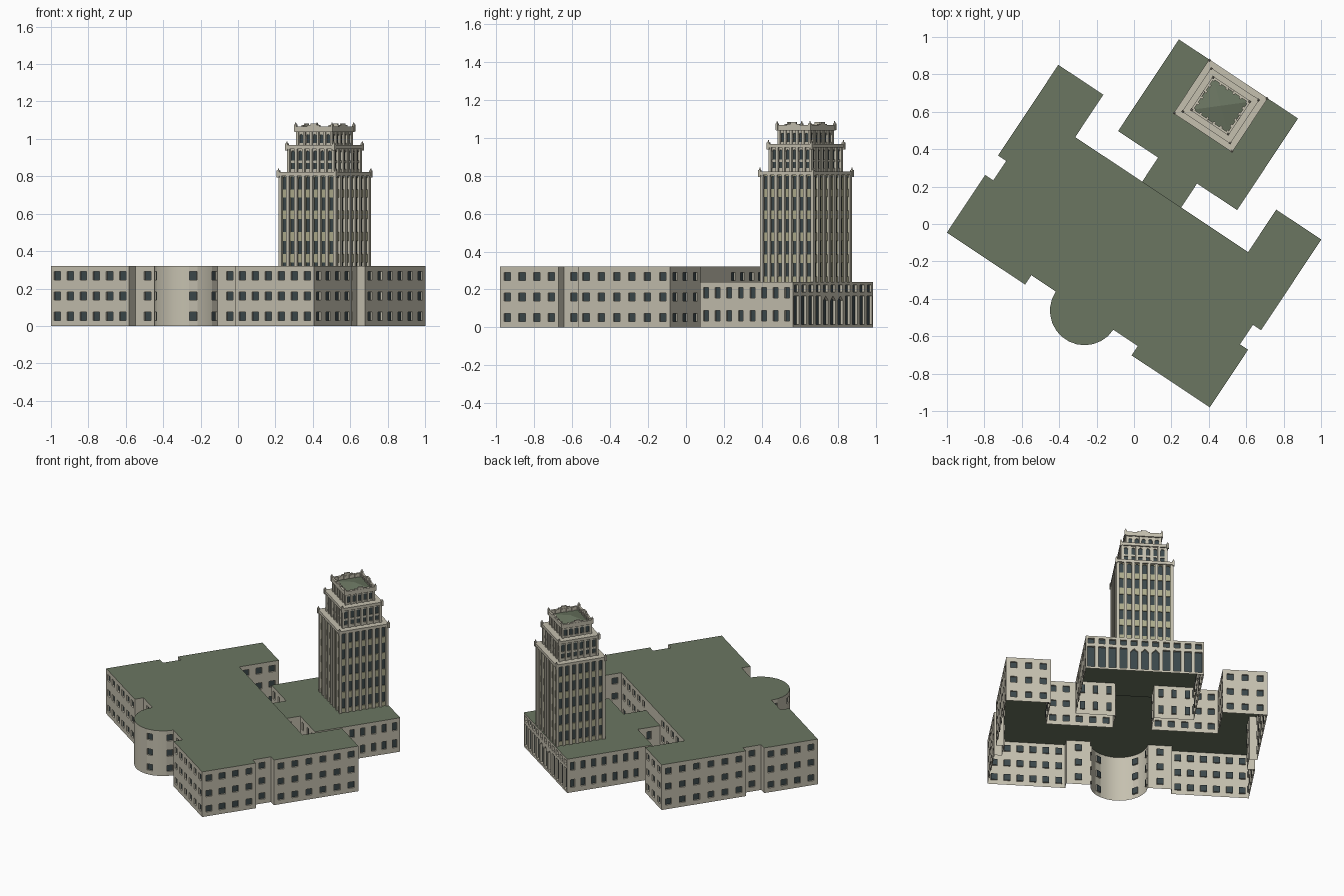
import bpy, bmesh, math
from mathutils import Vector, Matrix

if "Cube" in bpy.data.objects:
    bpy.data.objects.remove(bpy.data.objects["Cube"])

ANG = math.radians(-33.6)          # whole plan is turned on the site
ORIGIN = Vector((0.030, -0.020, 0))


def material(name, rgb):
    m = bpy.data.materials.new(name)
    m.diffuse_color = (*rgb, 1)
    m.use_nodes = True
    m.node_tree.nodes["Principled BSDF"].inputs["Base Color"].default_value = m.diffuse_color
    return m


MATS = [material("stone", (0.56, 0.53, 0.43)), material("glass", (0.045, 0.065, 0.07)),
        material("roof_green", (0.145, 0.18, 0.12)), material("spandrel", (0.43, 0.42, 0.27))]
STONE, GLASS, ROOF, SPANDREL = range(4)


def finish(bm, name, smooth=False):
    bmesh.ops.remove_doubles(bm, verts=bm.verts, dist=1e-5)
    me = bpy.data.meshes.new(name)
    bm.to_mesh(me)
    bm.free()
    for m in MATS:
        me.materials.append(m)
    ob = bpy.data.objects.new(name, me)
    bpy.context.collection.objects.link(ob)
    ob.location, ob.rotation_euler = ORIGIN, (0, 0, ANG)
    if smooth:
        bpy.context.view_layer.objects.active = ob
        ob.select_set(True)
        bpy.ops.object.shade_smooth_by_angle(angle=math.radians(30))
        ob.select_set(False)
    return ob


def face(bm, pts, mat=STONE):
    f = bm.faces.new([bm.verts.new(p) for p in pts])
    f.material_index = mat
    return f


def box(bm, c, half, mat=STONE):
    m = Matrix.Translation(c) @ Matrix.Diagonal((*[2 * h for h in half], 1))
    for v in bmesh.ops.create_cube(bm, size=1, matrix=m)["verts"]:
        for f in v.link_faces:
            f.material_index = mat


# Wall sheet from p to q with rows of recessed windows:
# row = (bottom, top, count, width, arched columns, arch segments)
def wall(bm, p, q, z0, z1, rows=(), depth=0.010, mat=STONE):
    p, q = Vector((*p, 0)), Vector((*q, 0))
    length = (q - p).length
    d = (q - p) / length
    n = Vector((d.y, -d.x, 0))

    def at(tz, dep=0.0):
        return p + d * tz[0] - n * dep + Vector((0, 0, tz[1]))

    def rect(t0, t1, a, b):
        face(bm, [at(x) for x in ((t0, a), (t1, a), (t1, b), (t0, b))], mat)

    z = z0
    for a, b, count, w, arched, seg in rows:
        if not count:
            continue
        rect(0, length, z, a)
        t = 0
        for i in range(count):
            c = length * (i + 0.5) / count
            l, r = c - w / 2, c + w / 2
            rect(t, l, a, b)
            if i in arched:
                zs = b - w / 2
                arc = [(c + w / 2 * math.cos(math.pi * k / seg), zs + w / 2 * math.sin(math.pi * k / seg))
                       for k in range(seg + 1)]
                h = seg // 2
                face(bm, [at(x) for x in [(r, zs), (r, b)] + arc[h:0:-1]], mat)
                face(bm, [at(x) for x in [(l, b), (l, zs)] + arc[seg - 1:h - 1:-1]], mat)
                shape = [(l, a), (r, a)] + arc
            else:
                shape = [(l, a), (r, a), (r, b), (l, b)]
            face(bm, [at(x, depth) for x in shape], GLASS)
            for u, v in zip(shape, shape[1:] + shape[:1]):
                face(bm, [at(u), at(v), at(v, depth), at(u, depth)], mat)
            t = r
        rect(t, length, a, b)
        z = b
    rect(0, length, z, z1)


def mirrored_walls(bm, half, z1, rows):
    for (x0, y0, n), (x1, y1, _) in zip(half, half[1:]):
        wall(bm, (x0, y0), (x1, y1), 0, z1, rows(n))
        wall(bm, (-x1, y1), (-x0, y0), 0, z1, rows(n))


def main_rows(n, w=0.042):
    return [(z - 0.022, z + 0.022, n, w, (), 8) for z in (0.052, 0.16, 0.268)]


# Main block: half outline (x, y, windows up to the next corner)
H = 0.32
half = [(0.185, -0.532, 1), (0.342, -0.532, 0), (0.342, -0.592, 6), (0.844, -0.592, 4),
        (0.844, -0.222, 0), (0.792, -0.222, 1), (0.792, -0.097, 0), (0.844, -0.097, 6),
        (0.844, 0.485, 3), (0.555, 0.485, 3), (0.555, 0.213, 5), (0.125, 0.213, 0)]
bm = bmesh.new()
mirrored_walls(bm, half, H, main_rows)
wall(bm, (0.125, 0.213), (-0.125, 0.213), 0.24, H)
finish(bm, "main_block_walls")

# Rounded bay
SEG, R = 13, 0.185
arc = [(-R * math.cos(math.pi * k / SEG), -0.532 - R * math.sin(math.pi * k / SEG))
       for k in range(SEG + 1)]
bm = bmesh.new()
for k in range(SEG):
    wall(bm, arc[k], arc[k + 1], 0, H, main_rows(1 if k in (0, 3, 9, 12) else 0, 0.040))
finish(bm, "rounded_bay", True)

# Main roof
bm = bmesh.new()
ring = [(x, y) for x, y, _ in half]
ring = ring + [(-x, y) for x, y in ring[::-1]] + arc[1:-1]
face(bm, [(x, y, H) for x, y in ring], ROOF)
finish(bm, "main_roof")

# Annex with link, below the tower
HA = 0.24


def annex_rows(n):
    return [(z - 0.028, z + 0.028, n, 0.031, (), 8) for z in (0.062, 0.183)]


half = [(0.125, 0.213, 1), (0.125, 0.367, 3), (0.382, 0.367, 8), (0.382, 0.955, 0)]
bm = bmesh.new()
mirrored_walls(bm, half, HA, annex_rows)
wall(bm, (0.382, 0.955), (-0.382, 0.955), 0, HA,
     [(0.015, 0.165, 11, 0.046, (4, 5, 6), 2), (0.187, 0.224, 11, 0.040, (), 8)], 0.015)
finish(bm, "annex_walls")
bm = bmesh.new()
ring = [(x, y) for x, y, _ in half]
face(bm, [(x, y, HA) for x, y in ring + [(-x, y) for x, y in ring[::-1]]], ROOF)
finish(bm, "annex_roof")

# Tower tiers
CY = 0.783


def corners(hx, hy):
    return [(-hx, CY - hy), (hx, CY - hy), (hx, CY + hy), (-hx, CY + hy)]


def tier(name, hx, hy, z0, z1, cols, rows, pier, wall_mat, fin):
    bm = bmesh.new()
    inset = 0.010
    cs = corners(hx - inset, hy - inset)
    for p, q in zip(cs, cs[1:] + cs[:1]):
        wall(bm, p, q, z0, z1, rows, 0.006, wall_mat)
        # piers between the window columns
        for i in range(cols + 1):
            x = p[0] + (q[0] - p[0]) * i / cols
            y = p[1] + (q[1] - p[1]) * i / cols
            box(bm, (x, y, (z0 + z1) / 2), (pier, pier, (z1 - z0) / 2))
    finish(bm, name)
    # cornice band and corner finials
    bm = bmesh.new()
    if fin != "parapet":
        box(bm, (0, CY, z1 - 0.008), (hx + 0.003, hy + 0.003, 0.010))
    for x, y in corners(hx - 0.001, hy - 0.001):
        box(bm, (x, y, z1 - 0.008), (0.007, 0.007, 0.018))
        bmesh.ops.create_cone(bm, cap_ends=True, segments=6, radius1=0.006, radius2=0.002,
                              depth=0.014, matrix=Matrix.Translation((x, y, z1 + 0.015)))
    finish(bm, name + "_cornice")


rows = [(z - 0.036, z + 0.034, 7, 0.028, range(7) if z > 0.7 else (), 8)
        for z in (0.305, 0.421, 0.537, 0.653, 0.765)]
tier("tower_shaft", 0.185, 0.170, HA, 0.82, 7, rows, 0.0095, SPANDREL, "")
tier("tower_second_tier", 0.152, 0.138, 0.82, 0.965, 6,
     [(0.840, 0.872, 6, 0.025, (), 8), (0.885, 0.937, 6, 0.025, range(6), 8)], 0.008, STONE, "")
tier("tower_crown", 0.118, 0.105, 0.965, 1.066, 5,
     [(0.978, 1.025, 5, 0.025, range(5), 8)], 0.007, STONE, "parapet")

# Crown parapet with a low crest in the middle of each side
bm = bmesh.new()
hx, hy, z = 0.116, 0.103, 1.052
for s in (-1, 1):
    box(bm, (0, CY + s * hy, z), (hx + 0.004, 0.006, 0.014))
    box(bm, (s * hx, CY, z), (0.006, hy + 0.004, 0.014))
    for w, top in ((0.040, 1.073), (0.018, 1.082)):
        box(bm, (0, CY + s * hy, top - 0.010), (w, 0.005, 0.010))
        box(bm, (s * hx, CY, top - 0.010), (0.005, w, 0.010))
finish(bm, "crown_parapet")

# Low pyramid roof
bm = bmesh.new()
cs = [(x, y, 1.040) for x, y in corners(0.112, 0.099)]
for a, b in zip(cs, cs[1:] + cs[:1]):
    face(bm, [a, b, (0, CY, 1.066)], ROOF)
finish(bm, "tower_roof")
